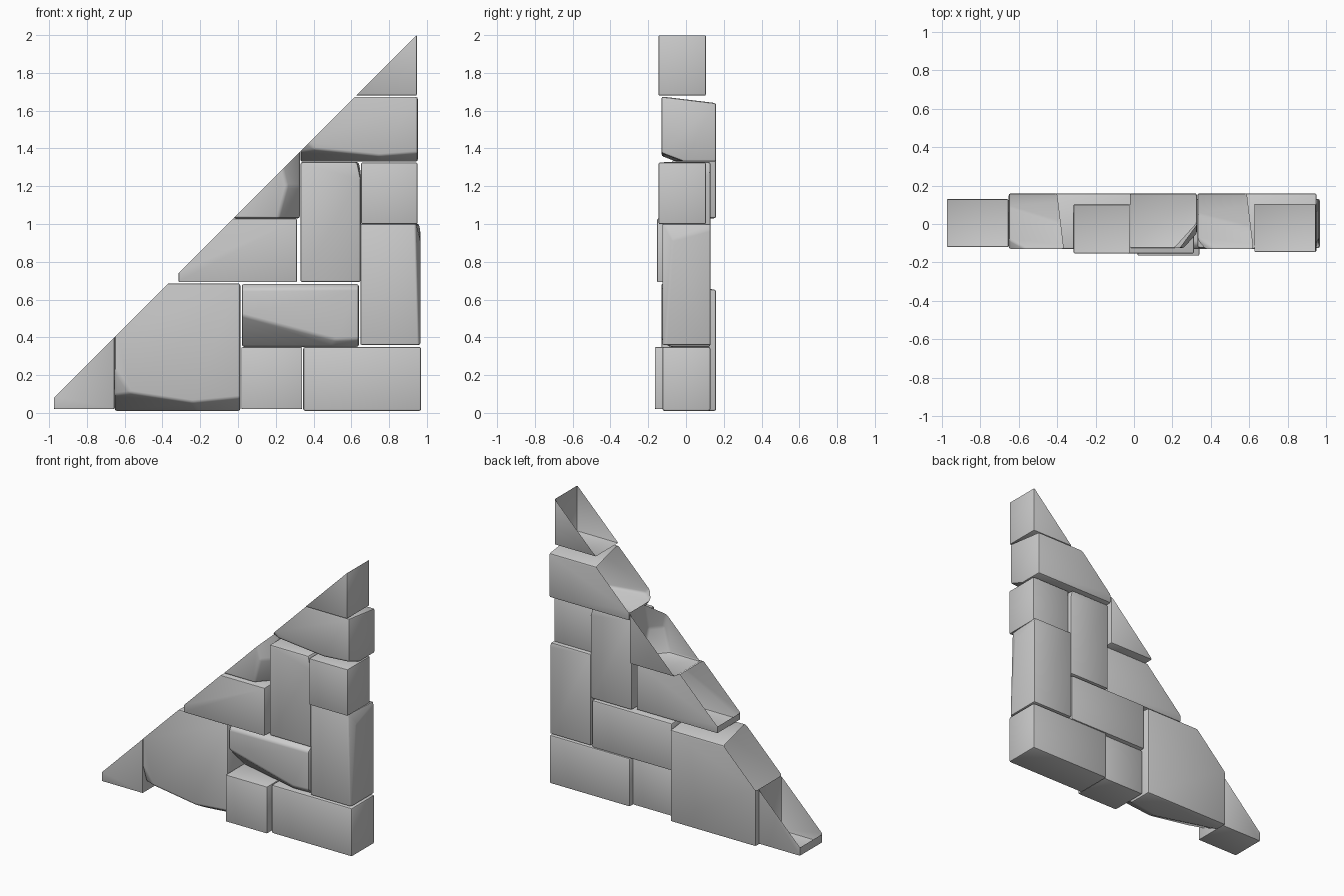
import bpy, bmesh
from mathutils import Vector

if "Cube" in bpy.data.objects:
    bpy.data.objects.remove(bpy.data.objects["Cube"])

SLOPE_OFFSET = 1.055  # the stair line is z = x + SLOPE_OFFSET


def cut(bm, co, no, fill):
    bmesh.ops.bisect_plane(bm, geom=bm.verts[:] + bm.edges[:] + bm.faces[:],
                           plane_co=co, plane_no=no, clear_outer=True)
    if fill:
        bmesh.ops.holes_fill(bm, edges=[e for e in bm.edges if e.is_boundary], sides=0)


def block(name, x, y, z, bevel=0.012, chips=(), sloped=False):
    """Bevelled stone; chips are planes through three points, slope leaves it open."""
    bm = bmesh.new()
    bmesh.ops.create_cube(bm, size=1)
    mid = Vector((sum(x) / 2, sum(y) / 2, sum(z) / 2))
    for v in bm.verts:
        v.co = mid + Vector((v.co.x * (x[1] - x[0]), v.co.y * (y[1] - y[0]), v.co.z * (z[1] - z[0])))
    for a, b, c in chips:
        a, b, c = Vector(a), Vector(b), Vector(c)
        n = (b - a).cross(c - a).normalized()
        if n.dot(mid - a) > 0:
            n = -n
        cut(bm, a, n, True)
    bmesh.ops.bevel(bm, geom=bm.edges[:], offset=bevel, segments=2, profile=0.5,
                    affect='EDGES', clamp_overlap=True)
    if sloped:
        cut(bm, Vector((0, 0, SLOPE_OFFSET)), Vector((-1, 0, 1)).normalized(), False)
    bmesh.ops.recalc_face_normals(bm, faces=bm.faces[:])
    # keep normals outward on the open shells
    if sum((f.calc_center_median() - mid).dot(f.normal) * f.calc_area() for f in bm.faces) < 0:
        bmesh.ops.reverse_faces(bm, faces=bm.faces[:])
    me = bpy.data.meshes.new(name)
    bm.to_mesh(me)
    bm.free()
    ob = bpy.data.objects.new(name, me)
    bpy.context.collection.objects.link(ob)
    bpy.context.view_layer.objects.active = ob
    ob.select_set(True)
    bpy.ops.object.shade_smooth_by_angle(angle=0.6)
    ob.select_set(False)


def back_slope(z):
    """Top that falls gently toward the back."""
    return ((0, -0.13, z), (1, -0.13, z), (0, 0.16, z - 0.035))


# plain stones
block("base_right_stone", (0.345, 0.97), (-0.125, 0.13), (0.01, 0.35))
block("base_middle_stone", (0.018, 0.34), (-0.165, 0.105), (0.02, 0.348), 0.006)
block("upper_square_stone", (0.652, 0.95), (-0.145, 0.105), (1.0, 1.325), 0.006)

# worn stones
block("flat_middle_stone", (0.02, 0.64), (-0.13, 0.13), (0.35, 0.682), chips=[
    ((0.62, -0.13, 0.36), (0.42, -0.13, 0.412), (0.5, -0.09, 0.35)),
    ((0.05, -0.13, 0.365), (0.6, -0.13, 0.39), (0.3, -0.10, 0.35)),
    ((0.02, -0.13, 0.655), (0.64, -0.13, 0.66), (0.3, -0.10, 0.682))])
block("tall_inner_stone", (0.33, 0.65), (-0.125, 0.13), (0.692, 1.328), chips=[
    ((0.65, -0.12, 1.24), (0.632, -0.12, 1.328), (0.65, 0.1, 1.27))])
block("tall_outer_stone", (0.648, 0.965), (-0.125, 0.13), (0.36, 1.0), chips=[
    ((0.965, -0.125, 0.9), (0.942, -0.125, 1.0), (0.965, 0.06, 0.95)),
    ((0.945, -0.125, 0.75), (0.955, -0.125, 0.4), (0.965, -0.09, 0.6))])

# stones sliced along the slope
block("slope_toe_stone", (-0.975, -0.655), (-0.12, 0.13), (0.02, 0.42), 0.006, sloped=True)
block("slope_large_stone", (-0.653, 0.012), (-0.13, 0.16), (0.01, 0.687), sloped=True, chips=[
    back_slope(0.687),
    ((-0.653, -0.13, 0.23), (-0.51, -0.13, 0.02), (-0.653, -0.055, 0.01)),
    ((-0.52, -0.13, 0.03), (-0.2, -0.13, 0.06), (-0.3, -0.06, 0.01)),
    ((-0.2, -0.13, 0.05), (0.0, -0.13, 0.02), (-0.1, -0.08, 0.01))])
block("slope_flat_stone", (-0.315, 0.312), (-0.153, 0.102), (0.692, 1.028), 0.006, sloped=True)
block("slope_mid_stone", (-0.025, 0.328), (-0.125, 0.16), (1.03, 1.42), sloped=True, chips=[
    ((0.26, -0.125, 1.2), (0.31, -0.125, 1.38), (0.328, -0.05, 1.2)),
    ((0.26, -0.125, 1.2), (0.30, -0.125, 1.03), (0.328, -0.05, 1.2))])
block("slope_high_stone", (0.33, 0.952), (-0.13, 0.16), (1.33, 1.675), sloped=True, chips=[
    back_slope(1.675),
    ((0.37, -0.13, 1.43), (0.47, -0.13, 1.34), (0.33, -0.045, 1.33)),
    ((0.48, -0.13, 1.34), (0.75, -0.13, 1.36), (0.6, -0.08, 1.33)),
    ((0.75, -0.13, 1.36), (0.95, -0.13, 1.34), (0.85, -0.08, 1.33))])
block("slope_peak_stone", (0.625, 0.947), (-0.145, 0.105), (1.68, 2.0), 0.006, sloped=True)
